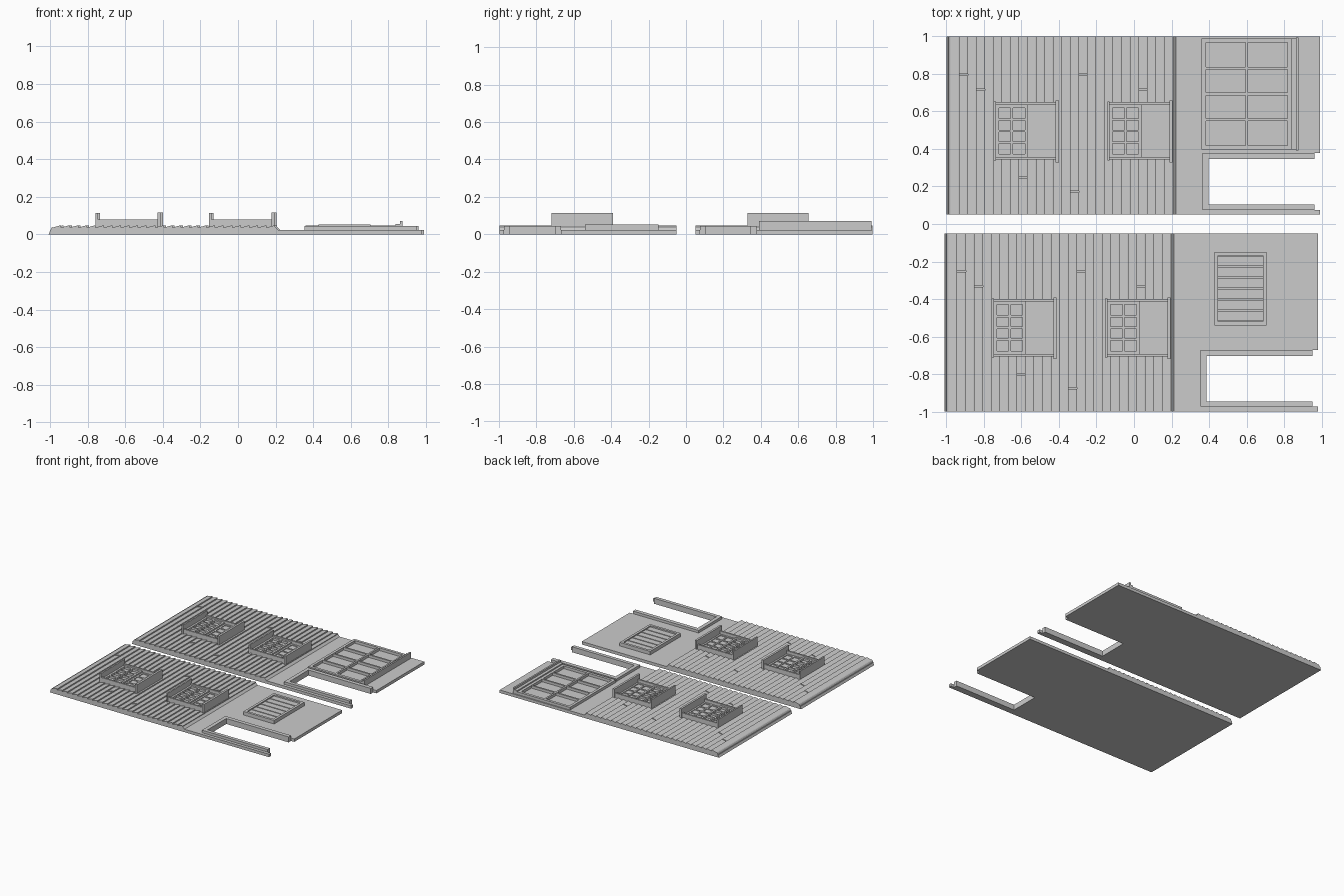
import bpy, bmesh

if "Cube" in bpy.data.objects:
    bpy.data.objects.remove(bpy.data.objects["Cube"], do_unlink=True)

grey = bpy.data.materials.new("plain_grey")
grey.use_nodes = True
COLOUR = (0.6, 0.6, 0.6, 1)
grey.diffuse_color = COLOUR
grey.node_tree.nodes["Principled BSDF"].inputs["Base Color"].default_value = COLOUR

BASE = 0.024                      # thickness of the backing sheet


def prism(bm, points, axis, a, b):
    """Extrude a polygon along z (points are x, y) or along y (points are x, z)."""
    def place(p, t):
        return (p[0], p[1], t) if axis == "z" else (p[0], t, p[1])
    low = [bm.verts.new(place(p, a)) for p in points]
    high = [bm.verts.new(place(p, b)) for p in points]
    bm.faces.new(low)
    bm.faces.new(high)
    for i in range(len(points)):
        j = (i + 1) % len(points)
        bm.faces.new((low[i], low[j], high[j], high[i]))


def box(bm, x0, x1, y0, y1, z0, z1):
    prism(bm, [(x0, y0), (x1, y0), (x1, y1), (x0, y1)], "z", z0, z1)


def finish(bm, name, shift):
    bmesh.ops.recalc_face_normals(bm, faces=bm.faces)
    mesh = bpy.data.meshes.new(name)
    bm.to_mesh(mesh)
    bm.free()
    mesh.materials.append(grey)
    obj = bpy.data.objects.new(name, mesh)
    obj.location = (shift[0], shift[1], 0)
    bpy.context.collection.objects.link(obj)


def lattice(bm, x0, x1, y0, y1, nx, ny, rim, bar, z0, z1):
    """Rectangular rim with nx by ny openings."""
    box(bm, x0, x1, y0, y0 + rim, z0, z1)
    box(bm, x0, x1, y1 - rim, y1, z0, z1)
    box(bm, x0, x0 + rim, y0 + rim, y1 - rim, z0, z1)
    box(bm, x1 - rim, x1, y0 + rim, y1 - rim, z0, z1)
    x0, x1, y0, y1 = x0 + rim, x1 - rim, y0 + rim, y1 - rim
    for i in range(1, nx):
        x = x0 + (x1 - x0) * i / nx
        box(bm, x - bar / 2, x + bar / 2, y0, y1, z0, z1)
    for i in range(1, ny):
        y = y0 + (y1 - y0) * i / ny
        box(bm, x0, x1, y - bar / 2, y + bar / 2, z0, z1 - 0.001)


def wall_base(name, shift):
    bm = bmesh.new()
    prism(bm, [(-0.99, 0.05), (0.99, 0.05), (0.99, 0.075), (0.365, 0.075),
               (0.365, 0.378), (0.99, 0.378), (0.99, 0.997), (-0.99, 0.997)],
          "z", 0, BASE)
    finish(bm, name + "_base", shift)


def siding(name, shift):
    """Lapped boards, some of them split by a butt joint."""
    joints = {1: 0.795, 3: 0.715, 8: 0.248, 14: 0.172, 15: 0.795, 22: 0.715}
    bm = bmesh.new()
    left, right, count = -0.975, 0.208, 26
    pitch = (right - left) / count
    for i in range(count):
        x0 = left + i * pitch
        x1 = x0 + pitch
        profile = [(x0, 0.02), (x1, 0.02), (x1, 0.046), (x1 - 0.006, 0.047), (x0, 0.036)]
        ends = [0.05, 0.997]
        if i in joints:
            ends[1:1] = [joints[i] - 0.004, joints[i] + 0.004]
        for a, b in zip(ends[::2], ends[1::2]):
            prism(bm, profile, "y", a, b)
    # bevelled top edge
    prism(bm, [(-0.997, 0), (left, 0), (left, 0.04), (-0.98, 0.036)], "y", 0.05, 0.997)
    # sloped lower edge
    prism(bm, [(right, 0.02), (right + 0.02, 0.02), (right, 0.04)], "y", 0.05, 0.997)
    finish(bm, name + "_siding", shift)


def sash_window(name, x, shift):
    y0, y1 = 0.342, 0.648
    # outer casing with header and sill
    bm = bmesh.new()
    for y in (y0, y1 - 0.014):
        box(bm, x + 0.012, x + 0.33, y, y + 0.014, BASE, 0.08)
    box(bm, x, x + 0.012, y0 - 0.004, y1 + 0.004, BASE, 0.113)
    box(bm, x + 0.33, x + 0.347, y0 - 0.014, y1 + 0.008, BASE, 0.115)
    finish(bm, name + "_casing", shift)
    # upper and lower sashes
    bm = bmesh.new()
    lattice(bm, x + 0.012, x + 0.182, y0 + 0.014, y1 - 0.014, 2, 4, 0.016, 0.012, 0.045, 0.068)
    lattice(bm, x + 0.182, x + 0.33, y0 + 0.014, y1 - 0.014, 2, 4, 0.014, 0.012, 0.045, 0.056)
    finish(bm, name + "_sashes", shift)
    # glass
    bm = bmesh.new()
    box(bm, x + 0.012, x + 0.33, y0 + 0.014, y1 - 0.014, BASE, 0.05)
    finish(bm, name + "_glass", shift)


def door_frame(name, shift):
    bm = bmesh.new()
    prism(bm, [(0.365, 0.075), (0.96, 0.075), (0.96, 0.104), (0.396, 0.104),
               (0.396, 0.346), (0.96, 0.346), (0.96, 0.378), (0.365, 0.378)],
          "z", 0, 0.045)
    finish(bm, name + "_door_frame", shift)


def display_window(name, shift):
    bm = bmesh.new()
    lattice(bm, 0.36, 0.838, 0.395, 0.988, 2, 4, 0.022, 0.014, 0.02, 0.046)
    finish(bm, name + "_display_window", shift)
    bm = bmesh.new()
    box(bm, 0.838, 0.862, 0.395, 0.988, 0.02, 0.056)
    box(bm, 0.862, 0.875, 0.39, 0.992, 0.02, 0.072)
    finish(bm, name + "_display_sill", shift)


def slatted_vent(name):
    x0, x1, y0, y1 = 0.428, 0.705, -0.54, -0.148
    rim, slats = 0.02, 6
    bm = bmesh.new()
    lattice(bm, x0, x1, y0, y1, 1, 1, rim, 0, 0.02, 0.053)
    finish(bm, name + "_vent_frame", (0, 0))
    bm = bmesh.new()
    step = (y1 - y0 - 2 * rim) / slats
    for i in range(slats):
        y = y0 + rim + i * step
        box(bm, x0 + rim, x1 - rim, y + 0.004, y + step - 0.004, 0.02, 0.044)
    finish(bm, name + "_vent_slats", (0, 0))


# two wall sections sharing the same layout
for wall, offset in (("back_wall", (0, 0)), ("front_wall", (-0.011, -1.047))):
    wall_base(wall, offset)
    siding(wall, offset)
    door_frame(wall, offset)
    sash_window(wall + "_left_window", -0.142, offset)
    sash_window(wall + "_right_window", -0.747, offset)

display_window("back_wall", (0, 0))
slatted_vent("front_wall")
